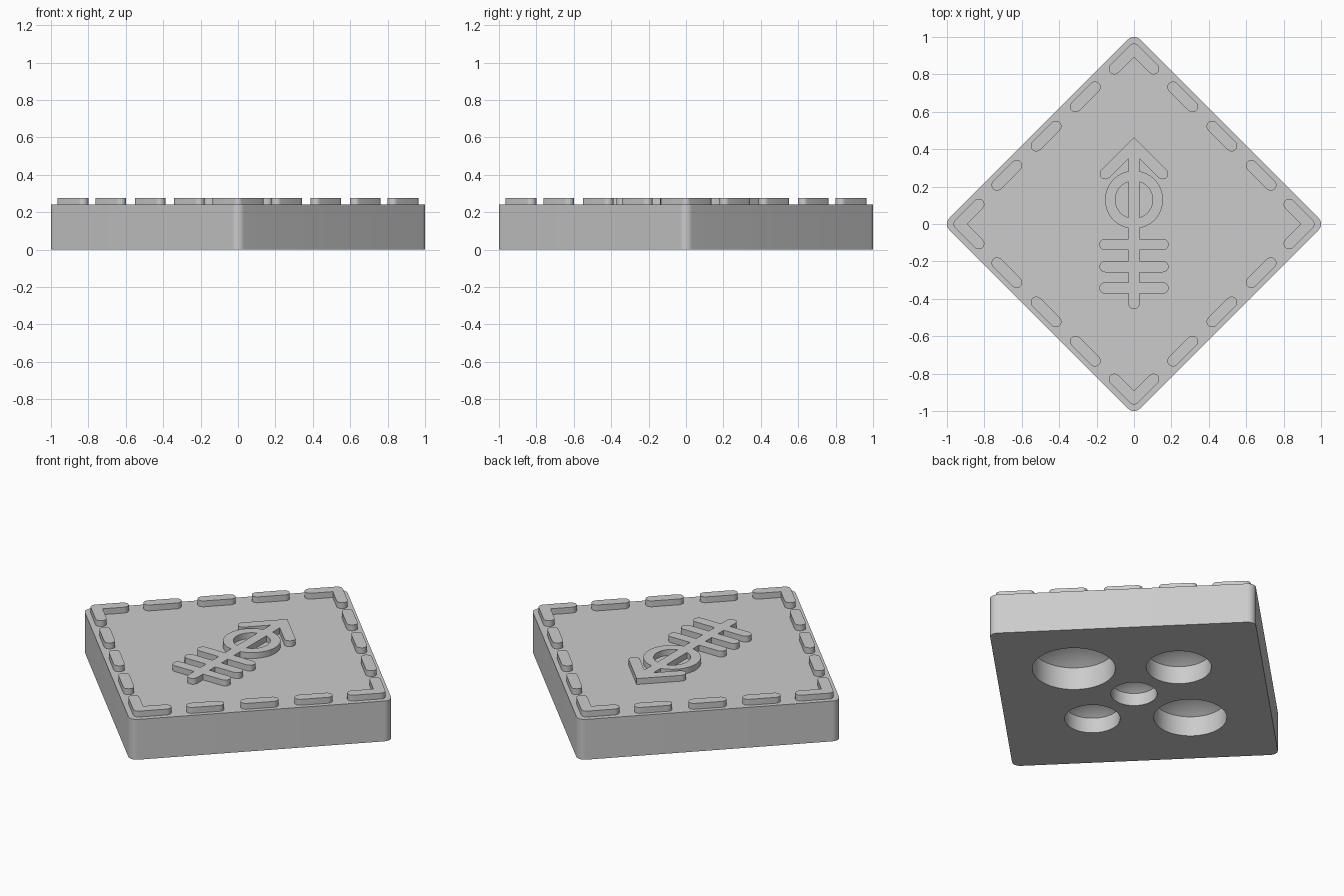
import bpy, bmesh, math
from mathutils import Vector

if "Cube" in bpy.data.objects:
    bpy.data.objects.remove(bpy.data.objects["Cube"], do_unlink=True)

BASE_TOP, TOP = 0.24, 0.275
R = 0.03                      # half width of every raised stroke

grey = bpy.data.materials.new("plain grey")
grey.use_nodes = True
grey.diffuse_color = (0.6, 0.6, 0.6, 1)
grey.node_tree.nodes["Principled BSDF"].inputs["Base Color"].default_value = (0.6, 0.6, 0.6, 1)


def make_object(name, bm):
    bmesh.ops.recalc_face_normals(bm, faces=bm.faces[:])
    mesh = bpy.data.meshes.new(name)
    bm.to_mesh(mesh)
    bm.free()
    mesh.materials.append(grey)
    ob = bpy.data.objects.new(name, mesh)
    bpy.context.scene.collection.objects.link(ob)
    return ob


def activate(ob):
    bpy.ops.object.select_all(action='DESELECT')
    ob.select_set(True)
    bpy.context.view_layer.objects.active = ob


def smooth(ob):
    activate(ob)
    bpy.ops.object.shade_smooth_by_angle(angle=math.radians(30))


def arc(cx, cy, r, start, end, n):
    return [(cx + r * math.cos(math.radians(start + (end - start) * i / n)),
             cy + r * math.sin(math.radians(start + (end - start) * i / n))) for i in range(n + 1)]


def slab(name, outline, z0=BASE_TOP - 0.01, z1=TOP):
    """Extrude a closed outline upwards."""
    bm = bmesh.new()
    face = bm.faces.new([bm.verts.new((x, y, z0)) for x, y in outline])
    new = bmesh.ops.extrude_face_region(bm, geom=[face])["geom"]
    for v in new:
        if isinstance(v, bmesh.types.BMVert):
            v.co.z = z1
    return make_object(name, bm)


def stroke(a, b):
    """Round-ended bar outline between two points."""
    d = math.degrees(math.atan2(b[1] - a[1], b[0] - a[0]))
    return arc(*b, R, d - 90, d + 90, 12) + arc(*a, R, d + 90, d + 270, 12)


def chevron(apex, reach, rounded):
    """Right-angled chevron outline pointing up, with round arm ends."""
    x, y, k = reach, apex - reach, R * math.sqrt(2)
    tip = arc(0, apex, R, 45, 135, 8) if rounded else [(0, apex + k)]
    return arc(x, y, R, -135, 45, 12) + tip + arc(-x, y, R, 135, 315, 12) + [(0, apex - k)]


def turn(points, quarter):
    c, s = [(1, 0), (0, 1), (-1, 0), (0, -1)][quarter]
    return [(x * c - y * s, x * s + y * c) for x, y in points]


def lathe(name, profile, cx=0, cy=0, n=64, closed=False):
    """Spin a (radius, z) profile about a vertical axis."""
    bm = bmesh.new()
    vs = [bm.verts.new((cx + r, cy, z)) for r, z in profile]
    edges = [bm.edges.new(p) for p in zip(vs, vs[1:])]
    if closed:
        edges.append(bm.edges.new((vs[-1], vs[0])))
    bmesh.ops.spin(bm, geom=vs + edges, cent=(cx, cy, 0), axis=(0, 0, 1),
                   angle=math.tau, steps=n, use_duplicate=False)
    bmesh.ops.remove_doubles(bm, verts=bm.verts[:], dist=1e-5)
    return make_object(name, bm)


def combine(ob, other, operation):
    mod = ob.modifiers.new("combine", 'BOOLEAN')
    mod.operation, mod.object, mod.solver = operation, other, 'EXACT'
    activate(ob)
    bpy.ops.object.modifier_apply(modifier=mod.name)
    bpy.data.objects.remove(other, do_unlink=True)


# Diamond base with rounded corners
corner = 0.045
outline = []
for q in range(4):
    outline += turn(arc(1 - corner, 0, corner, -45, 45, 10), q)
base = slab("base", outline, 0, BASE_TOP)

# Five round pockets with shallow domed ceilings in the underside
for dx, dy, r in [(0, 0, 0.125), (0, 1, 0.176), (-1, 0, 0.197), (1, 0, 0.224), (0, -1, 0.15)]:
    wall, rise = 0.6 * r, 0.33 * r
    ball = (r * r + rise * rise) / (2 * rise)
    half = math.asin(r / ball)
    dome = [(ball * math.sin(half * (1 - i / 8)),
             wall + rise - ball + ball * math.cos(half * (1 - i / 8))) for i in range(9)]
    dome[-1] = (0, wall + rise)
    cutter = lathe("pocket_cutter", [(0, -0.05), (r, -0.05)] + dome,
                   dx * (0.2 + r), dy * (0.2 + r))
    cutter.hide_render = True
    combine(base, cutter, 'DIFFERENCE')
smooth(base)

# Dashed border: a chevron at each corner and three dashes along each side
for q in range(4):
    smooth(slab(f"border_corner_{q + 1}", turn(chevron(0.935, 0.105, True), q)))
    for i, x in enumerate((0.26, 0.47, 0.68)):
        y = 0.94 - x
        dash = stroke((x - 0.052, y + 0.052), (x + 0.052, y - 0.052))
        smooth(slab(f"border_dash_{q + 1}_{i + 1}", turn(dash, q)))

# Central emblem: stem, arrow head, ring and three cross bars
emblem = slab("emblem", stroke((0, -0.425), (0, 0.40)))
combine(emblem, slab("arrow_head", chevron(0.422, 0.153, False)), 'UNION')
z0 = BASE_TOP - 0.01
ring = lathe("ring", [(0.10, z0), (0.155, z0), (0.155, TOP), (0.10, TOP)], 0, 0.13, closed=True)
combine(emblem, ring, 'UNION')
for y in (-0.11, -0.228, -0.342):
    combine(emblem, slab("cross_bar", stroke((-0.155, y), (0.155, y))), 'UNION')
smooth(emblem)
